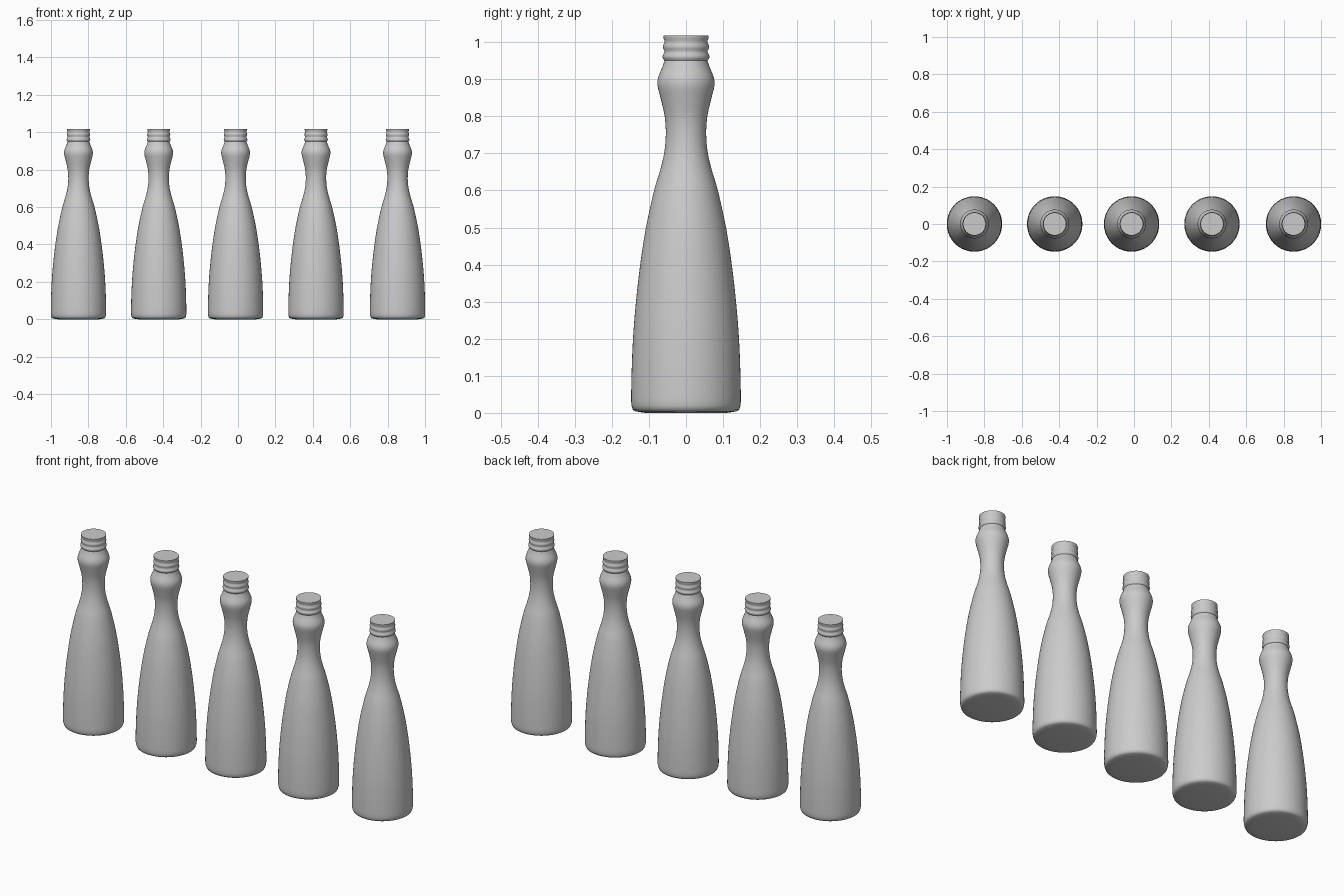
import bpy, bmesh, math

if "Cube" in bpy.data.objects:
    bpy.data.objects.remove(bpy.data.objects["Cube"])

SIDES = 64
CENTRES = [-0.853, -0.424, -0.013, 0.417, 0.853]

# base: slightly domed underside with a rounded heel
base = [(0, 0.0), (0.11, 0.0), (0.135, 0.004), (0.143, 0.008), (0.1465, 0.018)]
# body, waist and collar bulge (smoothed below)
body = [(0.148, 0.03), (0.147, 0.1), (0.143, 0.2), (0.135, 0.3), (0.1235, 0.4),
        (0.108, 0.5), (0.086, 0.6), (0.071, 0.65), (0.059, 0.7), (0.0545, 0.75),
        (0.0575, 0.8), (0.069, 0.85), (0.0765, 0.882), (0.075, 0.905),
        (0.064, 0.932), (0.058, 0.95)]
# threaded neck: two ridges, then the lip and closed flat top
neck = [(0.0625, 0.956), (0.0635, 0.961), (0.062, 0.966), (0.0585, 0.972),
        (0.0585, 0.977), (0.0615, 0.983), (0.062, 0.988), (0.061, 0.993),
        (0.058, 0.999), (0.058, 1.004), (0.061, 1.010), (0.061, 1.018), (0, 1.018)]


def smooth(pts, steps=3):
    """Catmull-Rom curve through the profile points."""
    p = [pts[0]] + pts + [pts[-1]]
    out = []
    for a, b, c, d in zip(p, p[1:], p[2:], p[3:]):
        for k in range(steps):
            t = k / steps
            out.append(tuple(0.5 * (2 * b[i] + (c[i] - a[i]) * t
                       + (2 * a[i] - 5 * b[i] + 4 * c[i] - d[i]) * t * t
                       + (3 * b[i] - a[i] - 3 * c[i] + d[i]) * t ** 3) for i in (0, 1)))
    return out + [pts[-1]]


def lathe(name, profile):
    """Revolve a (radius, height) profile around z."""
    bm = bmesh.new()
    vs = [bm.verts.new((r, 0, z)) for r, z in profile]
    es = [bm.edges.new(pair) for pair in zip(vs, vs[1:])]
    bmesh.ops.spin(bm, geom=vs + es, cent=(0, 0, 0), axis=(0, 0, 1),
                   angle=math.tau, steps=SIDES)
    bmesh.ops.remove_doubles(bm, verts=bm.verts, dist=1e-5)
    bmesh.ops.recalc_face_normals(bm, faces=bm.faces)
    mesh = bpy.data.meshes.new(name)
    bm.to_mesh(mesh)
    bm.free()
    return mesh


mesh = lathe("bottle", base + smooth(body) + neck)

# row of five identical bottles
for i, x in enumerate(CENTRES):
    ob = bpy.data.objects.new(f"bottle_{i + 1}", mesh)
    ob.location.x = x
    bpy.context.collection.objects.link(ob)
    ob.select_set(i == 0)
    if i == 0:
        bpy.context.view_layer.objects.active = ob
        mesh.shade_smooth()
        mesh.set_sharp_from_angle(angle=math.radians(50))
